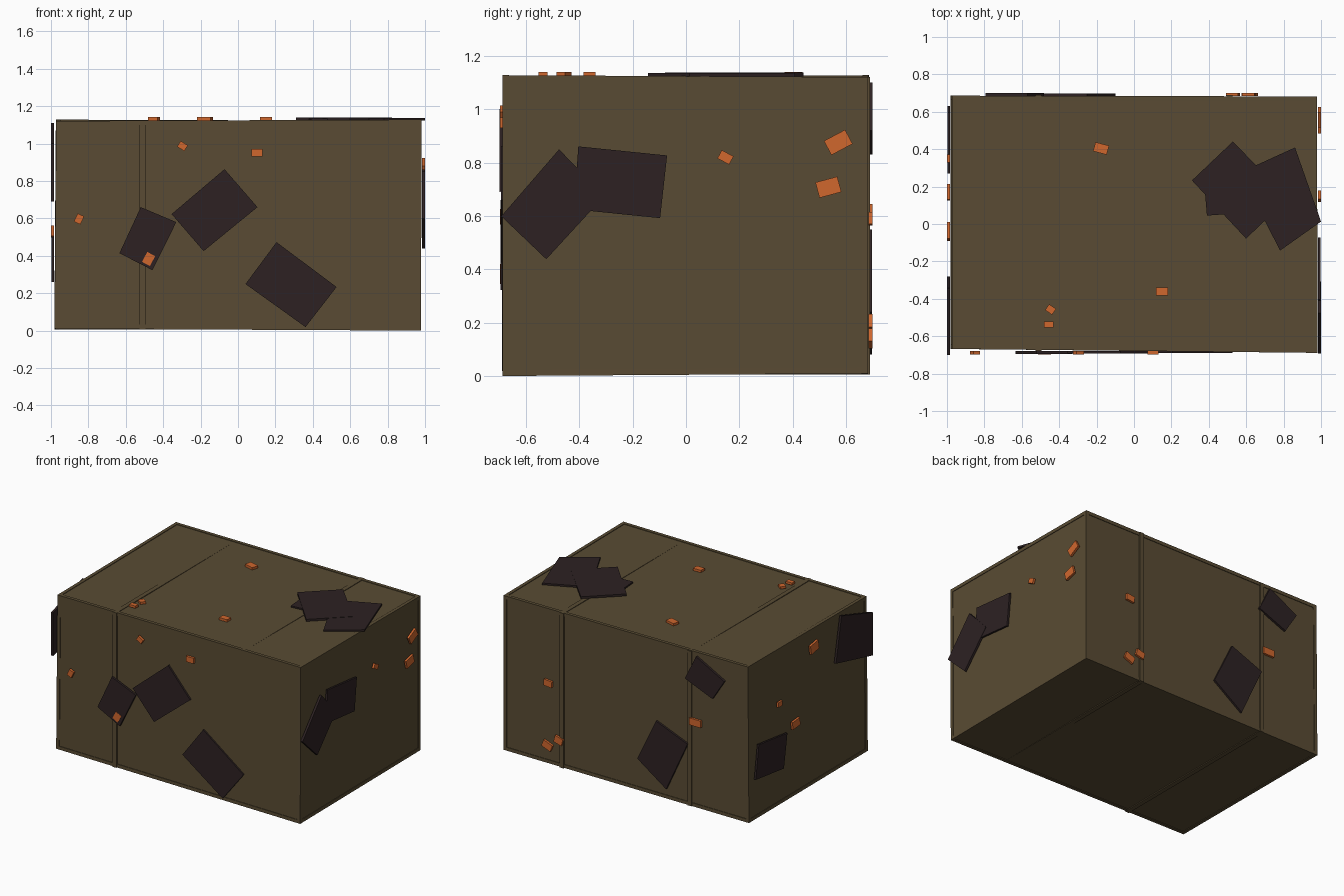
import bpy, bmesh, math
from mathutils import Vector

if "Cube" in bpy.data.objects:
    bpy.data.objects.remove(bpy.data.objects["Cube"])


def material(name, rgb):
    m = bpy.data.materials.new(name)
    m.diffuse_color = (*rgb, 1)
    m.use_nodes = True
    m.node_tree.nodes["Principled BSDF"].inputs["Base Color"].default_value = m.diffuse_color
    return m


OLIVE = material("olive_brown", (0.100, 0.071, 0.033))
DARK = material("charred_dark", (0.026, 0.0155, 0.0165))
ORANGE = material("ember_orange", (0.63, 0.135, 0.027))


def solid(name, ring_a, ring_b, mat):
    """Six-sided block between two matching four-point rings."""
    bm = bmesh.new()
    a = [bm.verts.new(p) for p in ring_a]
    b = [bm.verts.new(p) for p in ring_b]
    bm.faces.new(a)
    bm.faces.new(b)
    for i in range(4):
        j = (i + 1) % 4
        bm.faces.new((a[i], a[j], b[j], b[i]))
    bmesh.ops.recalc_face_normals(bm, faces=bm.faces)
    me = bpy.data.meshes.new(name)
    bm.to_mesh(me)
    bm.free()
    me.materials.append(mat)
    ob = bpy.data.objects.new(name, me)
    bpy.context.collection.objects.link(ob)
    return ob


def block(name, lo, hi, mat):
    ring = [(lo[0], lo[1]), (hi[0], lo[1]), (hi[0], hi[1]), (lo[0], hi[1])]
    solid(name, [(*p, lo[2]) for p in ring], [(*p, hi[2]) for p in ring], mat)


# Slightly crooked crate body: front-left, front-right, back-right, back-left
bottom = [Vector(p) for p in ((-0.978, -0.664, 0.014), (0.974, -0.685, 0.004),
                              (0.974, 0.678, 0.013), (-0.978, 0.682, 0.010))]
top = [Vector(p) for p in ((-0.968, -0.664, 1.117), (0.978, -0.685, 1.124),
                           (0.974, 0.678, 1.117), (-0.970, 0.682, 1.124))]
solid("crate_body", bottom, top, OLIVE)

# Thin trim bars along all twelve edges
centre = Vector((0, 0, 0.56))
H = 0.012


def inset(p):
    return Vector([c - math.copysign(0.008, c - m) for c, m in zip(p, centre)])


def bar(name, p, q, axis):
    others = [i for i in range(3) if i != axis]
    rings = []
    for end, s in ((p, -1), (q, 1)):
        ring = []
        for du, dv in ((-H, -H), (H, -H), (H, H), (-H, H)):
            v = inset(end)
            v[others[0]] += du
            v[others[1]] += dv
            v[axis] += math.copysign(H, (q - p)[axis]) * s
            ring.append(v)
        rings.append(ring)
    solid(name, rings[0], rings[1], OLIVE)


for i in range(4):
    j = (i + 1) % 4
    bar(f"bottom_trim_{i}", bottom[i], bottom[j], i % 2)
    bar(f"top_trim_{i}", top[i], top[j], i % 2)
    bar(f"corner_trim_{i}", bottom[i], top[i], 2)

# Two straps wrapping the crate
for side, x in (("left", -0.51), ("right", 0.51)):
    x0, x1 = x - 0.016, x + 0.016
    Y0, Y1, Z0, Z1, T = -0.679, 0.690, 0.006, 1.1222, 0.03
    block(f"{side}_strap_front", (x0, Y0, Z0), (x1, Y0 + T, Z1), OLIVE)
    block(f"{side}_strap_back", (x0, Y1 - T, Z0), (x1, Y1, Z1), OLIVE)
    block(f"{side}_strap_top", (x0, Y0 + T, Z1 - T), (x1, Y1 - T, Z1), OLIVE)
    block(f"{side}_strap_bottom", (x0, Y0 + T, Z0), (x1, Y1 - T, Z0 + T), OLIVE)

# Each side: map (u, v, depth) to space, with inner and outer depth of its plates
SIDES = {
    "front": (lambda u, v, d: (u, d, v), -0.680, -0.695),
    "back": (lambda u, v, d: (u, d, v), 0.684, 0.700),
    "right": (lambda u, v, d: (d, u, v), 0.984, 1.000),
    "left": (lambda u, v, d: (d, u, v), -0.984, -1.000),
    "top": (lambda u, v, d: (u, v, d), 1.124, 1.139),
}

# Dark irregular patches: four corners on the side plane
patches = {
    "front": [((-.52, .66), (-.33, .58), (-.457, .323), (-.634, .414)),
              ((-.072, .863), (.104, .66), (-.184, .425), (-.355, .623)),
              ((.206, .473), (.527, .233), (.361, .019), (.04, .249))],
    "back": [((-.57, 1.10), (-.795, .98), (-.70, .83), (-.48, .92)),
             ((-.25, .55), (-.50, .45), (-.33, .08), (-.10, .24))],
    "right": [((-.693, .599), (-.476, .85), (-.307, .674), (-.524, .438)),
              ((-.404, .861), (-.071, .827), (-.097, .592), (-.42, .625))],
    "left": [((-.343, 1.11), (-.70, 1.0), (-.70, .69), (-.28, .79)),
             ((.595, .54), (.27, .50), (.31, .26), (.63, .30))],
    "top": [((.31, .233), (.529, .441), (.824, .136), (.599, -.078)),
            ((.861, .409), (1.0, .013), (.781, -.142), (.567, .275)),
            ((.37, .28), (.39, .045), (.70, .067), (.67, .26))],
}
for side, quads in patches.items():
    put, d0, d1 = SIDES[side]
    for n, quad in enumerate(quads):
        out = d1 - math.copysign(0.002 * n, d1)   # keep overlapping plates apart
        solid(f"{side}_dark_patch_{n}", [put(u, v, d0) for u, v in quad],
              [put(u, v, out) for u, v in quad], DARK)

# Small orange chips: centre u, v, width, height, tilt in degrees
chips = {
    "front": [(-.297, .987, .045, .036, -32), (.102, .95, .06, .04, 0),
              (-.85, .597, .038, .048, -25), (-.478, .383, .048, .06, -28)],
    "back": [(.614, .59, .065, .045, 5), (.62, .14, .075, .05, 22),
             (.53, .20, .065, .05, 15), (-.56, .62, .09, .05, 0)],
    "right": [(.148, .82, .05, .035, -28), (.571, .876, .09, .06, 28),
              (.534, .708, .085, .06, 15)],
    "left": [(-.04, 1.0, .09, .065, -10), (.35, .74, .045, .035, 0),
             (.17, .53, .085, .055, -5)],
    "top": [(-.176, .404, .075, .05, -15), (.15, -.361, .063, .045, 0),
            (-.446, -.457, .045, .038, -35), (-.455, -.537, .05, .034, 0)],
}
for side, items in chips.items():
    put, d0, d1 = SIDES[side]
    d1 += math.copysign(0.002 if side in ("front", "top") else 0, d1)
    for n, (cu, cv, w, h, deg) in enumerate(items):
        c, s = math.cos(math.radians(deg)), math.sin(math.radians(deg))
        quad = [(cu + (a * w * c - b * h * s) / 2, cv + (a * w * s + b * h * c) / 2)
                for a, b in ((-1, -1), (1, -1), (1, 1), (-1, 1))]
        solid(f"{side}_orange_chip_{n}", [put(u, v, d0) for u, v in quad],
              [put(u, v, d1) for u, v in quad], ORANGE)
